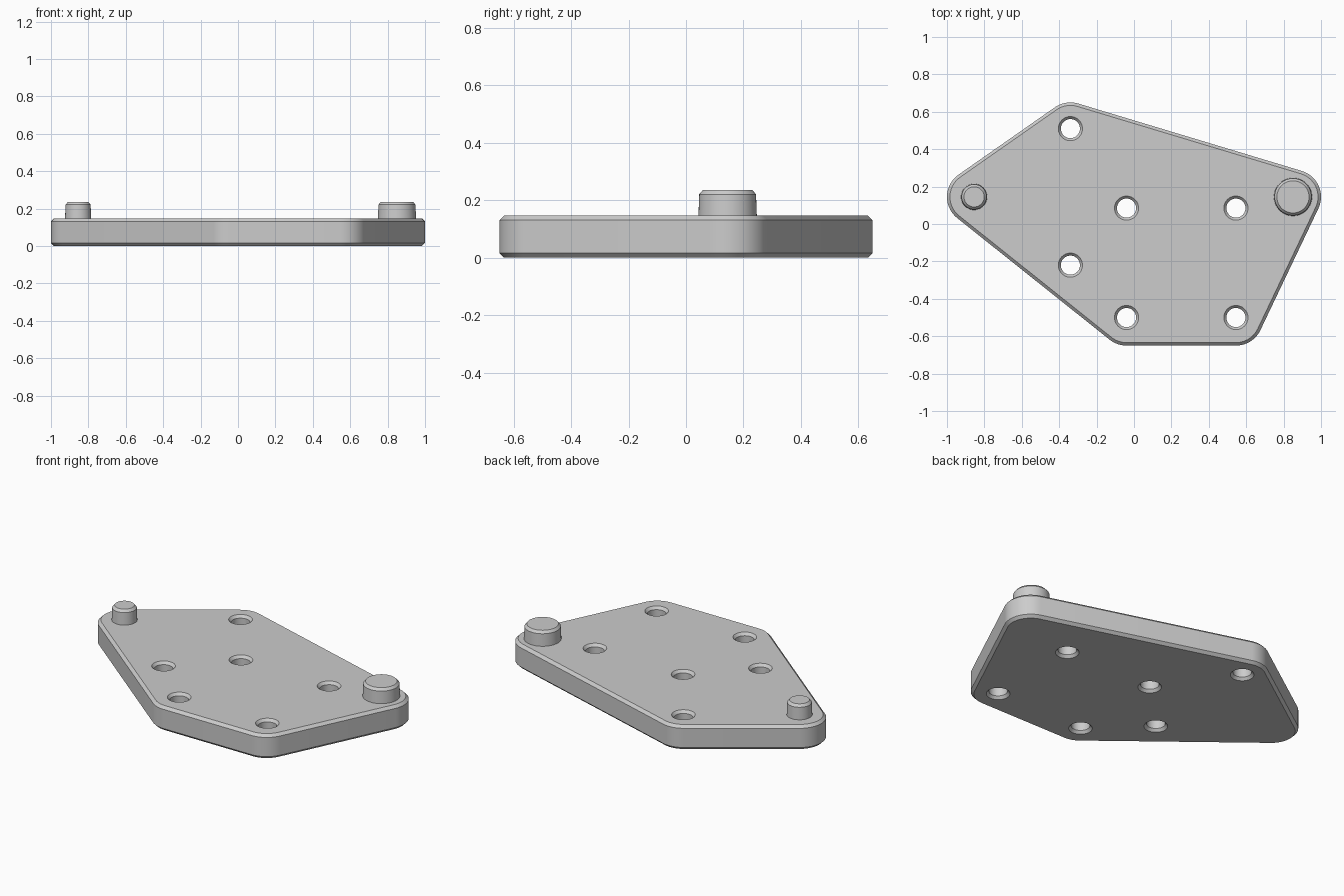
import bpy, bmesh, math
from mathutils import Vector

cube = bpy.data.objects.get("Cube")
if cube:
    bpy.data.objects.remove(cube, do_unlink=True)

# Single grey material
grey = bpy.data.materials.new("grey_metal")
grey.use_nodes = True
colour = (0.604, 0.604, 0.604, 1)
grey.diffuse_color = colour
grey.node_tree.nodes["Principled BSDF"].inputs["Base Color"].default_value = colour

THICK = 0.147
BEVEL = 0.016
CORNER_R = 0.145
HOLE_R = 0.051
CORNERS = [(-0.855, 0.145), (-0.04, -0.505), (0.545, -0.505), (0.855, 0.145), (-0.34, 0.505)]
HOLES = [(-0.34, 0.51), (-0.34, -0.22), (-0.04, 0.085), (0.545, 0.085), (-0.04, -0.5), (0.545, -0.5)]


def rounded_outline(radius, steps=14):
    """Counter-clockwise outline wrapped round circles at the corners."""
    pts = [Vector(c) for c in CORNERS]
    n = len(pts)
    out = []
    for i, p in enumerate(pts):
        before, after = p - pts[i - 1], pts[(i + 1) % n] - p
        start = math.atan2(-before.x, before.y)
        turn = (math.atan2(-after.x, after.y) - start) % math.tau
        for k in range(steps + 1):
            a = start + turn * k / steps
            out.append((p.x + radius * math.cos(a), p.y + radius * math.sin(a)))
    return out


def circle(centre, radius, steps=48):
    return [(centre[0] + radius * math.cos(math.tau * k / steps),
             centre[1] + radius * math.sin(math.tau * k / steps)) for k in range(steps)]


def add_wall(bm, loops):
    """Join a stack of (outline, z) loops; return the bottom and top rings."""
    rings = [[bm.verts.new((x, y, z)) for x, y in outline] for outline, z in loops]
    for a, b in zip(rings, rings[1:]):
        for i in range(len(a)):
            j = (i + 1) % len(a)
            bm.faces.new((a[i], a[j], b[j], b[i]))
    return rings[0], rings[-1]


def finish(bm, name):
    bmesh.ops.recalc_face_normals(bm, faces=bm.faces)
    mesh = bpy.data.meshes.new(name)
    bm.to_mesh(mesh)
    bm.free()
    mesh.materials.append(grey)
    obj = bpy.data.objects.new(name, mesh)
    bpy.context.collection.objects.link(obj)
    bpy.ops.object.select_all(action='DESELECT')
    obj.select_set(True)
    bpy.context.view_layer.objects.active = obj
    bpy.ops.object.shade_smooth_by_angle(angle=math.radians(25))


# Plate: chamfered outer wall, chamfered through holes, flat caps
bm = bmesh.new()
levels = [(0, BEVEL), (BEVEL, 0), (THICK - BEVEL, 0), (THICK, BEVEL)]
add_wall(bm, [(rounded_outline(CORNER_R - inset), z) for z, inset in levels])
for hole in HOLES:
    add_wall(bm, [(circle(hole, HOLE_R + inset * 0.85), z) for z, inset in levels])
for z in (0, THICK):
    rim = [e for e in bm.edges if all(abs(v.co.z - z) < 1e-5 for v in e.verts)]
    bmesh.ops.triangle_fill(bm, edges=rim, use_beauty=True, normal=(0, 0, 1))
finish(bm, "plate")


# Locating pins: slightly tapered with a chamfered top
def pin(name, centre, radius):
    bm = bmesh.new()
    profile = [(radius, THICK - 0.01), (radius - 0.003, 0.221), (radius - 0.016, 0.236)]
    bottom, top = add_wall(bm, [(circle(centre, r), z) for r, z in profile])
    bm.faces.new(top)
    bm.faces.new(bottom)
    finish(bm, name)


pin("small_pin", (-0.855, 0.145), 0.07)
pin("large_pin", (0.85, 0.145), 0.102)
